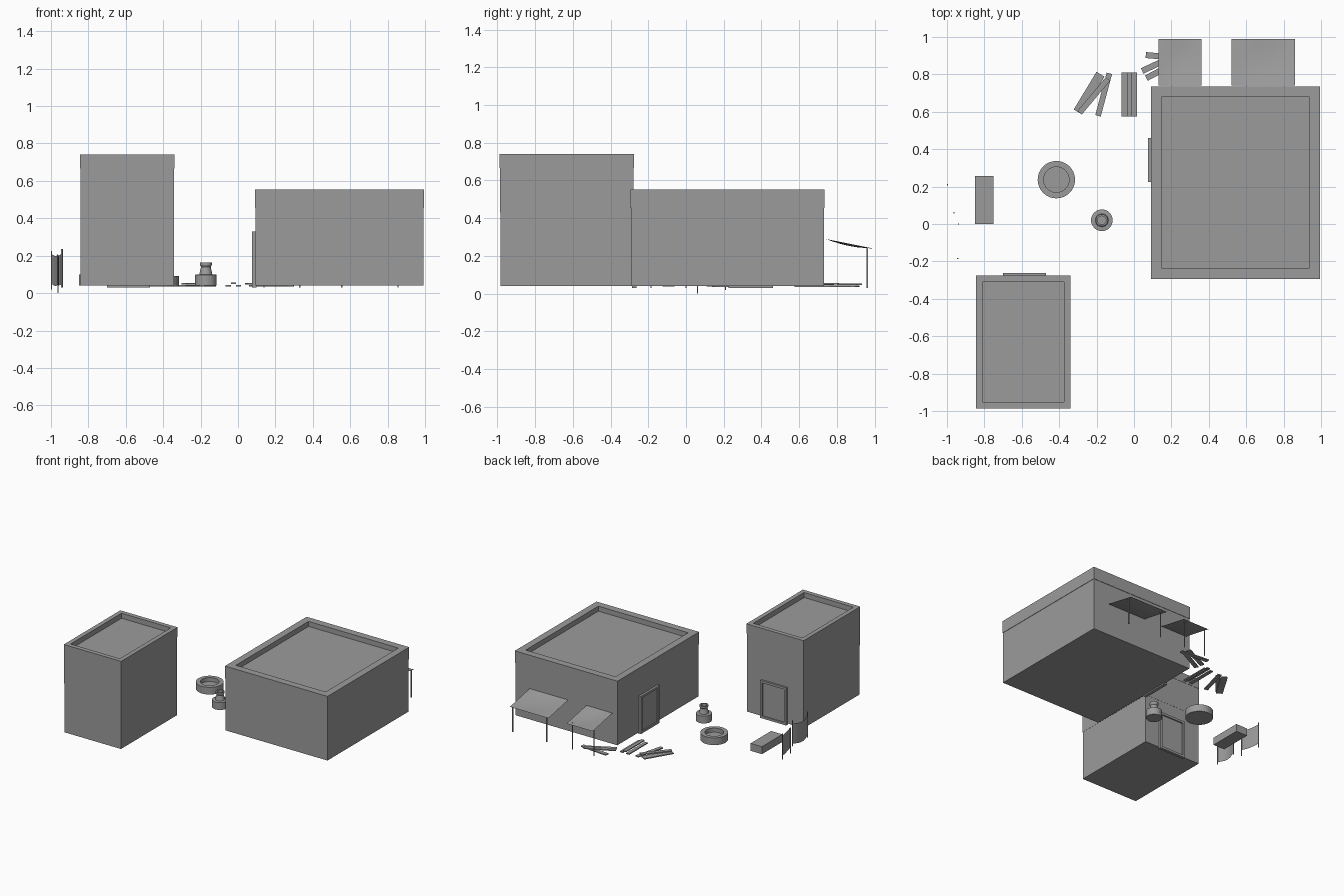
import bpy, bmesh, math
from mathutils import Matrix, Vector

cube = bpy.data.objects.get("Cube")
if cube:
    bpy.data.objects.remove(cube, do_unlink=True)

GREY = (0.33, 0.33, 0.33, 1.0)
clay = bpy.data.materials.new("plain grey")
clay.use_nodes = True
clay.diffuse_color = GREY
clay.node_tree.nodes["Principled BSDF"].inputs["Base Color"].default_value = GREY


def finish(name, bm):
    mesh = bpy.data.meshes.new(name)
    bm.to_mesh(mesh)
    bm.free()
    mesh.materials.append(clay)
    obj = bpy.data.objects.new(name, mesh)
    bpy.context.scene.collection.objects.link(obj)
    return obj


def box_mesh(lo, hi):
    bm = bmesh.new()
    lo, hi = Vector(lo), Vector(hi)
    size = hi - lo
    bmesh.ops.create_cube(bm, size=1, matrix=Matrix.Translation((lo + hi) / 2) @ Matrix.Diagonal((*size, 1)))
    return bm


def box(name, lo, hi):
    return finish(name, box_mesh(lo, hi))


def recessed_box(name, lo, hi, direction, margin, depth):
    """Box whose face towards the direction is sunk inside a rim."""
    bm = box_mesh(lo, hi)
    bm.normal_update()
    d = Vector(direction)
    face = max(bm.faces, key=lambda f: f.normal.dot(d))
    bmesh.ops.inset_individual(bm, faces=[face], thickness=margin)
    result = bmesh.ops.extrude_discrete_faces(bm, faces=[face])
    bmesh.ops.translate(bm, vec=-d * depth, verts=result["faces"][0].verts)
    return finish(name, bm)


def building(name, x0, x1, y0, y1, levels, margin):
    """Stacked storeys, the last one being a parapet with a sunken roof."""
    for i, (low, high) in enumerate(zip(levels, levels[1:])):
        if high == levels[-1]:
            recessed_box(name + "_parapet", (x0, y0, low), (x1, y1, high), (0, 0, 1), margin, 0.04)
        else:
            e = 0.003 - 0.001 * i
            box(f"{name}_storey_{i + 1}", (x0 + e, y0 + e, low), (x1 - e, y1 - e, high))


def lathe(name, centre, profile, sides):
    """Revolve (radius, height) points; end points are capped."""
    bm = bmesh.new()
    rings = []
    for r, z in profile:
        rings.append([bm.verts.new((centre[0] + r * math.cos(t), centre[1] + r * math.sin(t), z))
                      for t in (math.tau * k / sides for k in range(sides))])
    for a, b in zip(rings, rings[1:]):
        for k in range(sides):
            n = (k + 1) % sides
            bm.faces.new((a[k], a[n], b[n], b[k]))
    bm.faces.new(rings[0][::-1])
    bm.faces.new(rings[-1])
    return finish(name, bm)


def cloth(name, surface, nu=6, nv=6):
    """Sheet sampled from surface(u, v)."""
    bm = bmesh.new()
    grid = [[bm.verts.new(surface(i / nu, j / nv)) for j in range(nv + 1)] for i in range(nu + 1)]
    for i in range(nu):
        for j in range(nv):
            bm.faces.new((grid[i][j], grid[i + 1][j], grid[i + 1][j + 1], grid[i][j + 1]))
    obj = finish(name, bm)
    for poly in obj.data.polygons:
        poly.use_smooth = True
    return obj


def pole(name, x, y, z0, z1):
    r = 0.003
    box(name, (x - r, y - r, z0), (x + r, y + r, z1))


def plank(name, x, y, z, length, width, degrees):
    bm = box_mesh((-length / 2, -width / 2, -0.004), (length / 2, width / 2, 0.004))
    bmesh.ops.transform(bm, matrix=Matrix.Translation((x, y, z)) @ Matrix.Rotation(math.radians(degrees), 4, "Z"),
                        verts=bm.verts)
    finish(name, bm)


# Two flat-roofed buildings
building("wide_house", 0.09, 0.995, -0.293, 0.735, (0.04, 0.455, 0.553), 0.08)
building("tall_house", -0.845, -0.34, -0.987, -0.275, (0.04, 0.43, 0.665, 0.74), 0.05)

# Framed doors
recessed_box("wide_house_door", (0.075, 0.225, 0.03), (0.1, 0.46, 0.33), (-1, 0, 0), 0.025, 0.01)
recessed_box("tall_house_door", (-0.70, -0.285, 0.03), (-0.47, -0.262, 0.33), (0, 1, 0), 0.025, 0.01)

# Cloth awnings behind the wide house, with their thin poles
for label, x0, x1, poles in (("small", 0.13, 0.36, (0.14, 0.33)), ("large", 0.52, 0.86, (0.555, 0.855))):
    def awning(u, v, x0=x0, x1=x1):
        sag = 0.012 * math.sin(math.pi * u) * math.sin(math.pi * v)
        return (x0 + (x1 - x0) * u, 0.74 + 0.25 * v, 0.29 - 0.05 * v - sag)
    cloth(label + "_awning", awning)
    for i, x in enumerate(poles):
        pole(f"{label}_awning_pole_{i + 1}", x, 0.96, 0.03, 0.245)

# Hanging sheets on poles
sheets = (("back", (-0.998, 0.21), (-0.963, 0.06), 0.006, (0.02, 0.0)),
          ("front", (-0.938, 0.0), (-0.942, -0.185), -0.022, (0.03, 0.03)))
for label, a, b, bow, feet in sheets:
    def sheet(u, v, a=a, b=b, bow=bow):
        return (a[0] + (b[0] - a[0]) * u + bow * math.sin(math.pi * u),
                a[1] + (b[1] - a[1]) * u,
                0.05 + 0.16 * v - 0.012 * math.sin(math.pi * u))
    cloth(label + "_sheet", sheet)
    for i, (end, foot) in enumerate(zip((a, b), feet)):
        pole(f"{label}_sheet_pole_{i + 1}", end[0], end[1], foot, foot + 0.205)

# Low bench
box("bench", (-0.85, 0.0, 0.04), (-0.75, 0.257, 0.1))

# Round basin and necked jar
lathe("basin", (-0.415, 0.237), ((0.1, 0.035), (0.1, 0.092), (0.068, 0.092), (0.068, 0.06)), 32)
lathe("jar", (-0.172, 0.02), ((0.058, 0.04), (0.058, 0.098), (0.035, 0.1), (0.026, 0.14),
                              (0.032, 0.15), (0.032, 0.163), (0.022, 0.163), (0.022, 0.12)), 24)

# Loose planks in three piles
for i, (x, z) in enumerate(((-0.052, 0.04), (-0.024, 0.053), (0.003, 0.04))):
    plank(f"stacked_plank_{i + 1}", x, 0.692, z, 0.235, 0.027, 90)
piles = ((-0.24, 0.7, 0.04, 0.05, 59), (-0.215, 0.685, 0.05, 0.03, 50), (-0.162, 0.692, 0.04, 0.03, 75),
         (0.18, 0.893, 0.04, 0.032, -5), (0.15, 0.868, 0.05, 0.032, 25), (0.17, 0.835, 0.04, 0.032, 28))
for i, (x, y, z, width, angle) in enumerate(piles):
    plank(f"loose_plank_{i + 1}", x, y, z, 0.235, width, angle)
